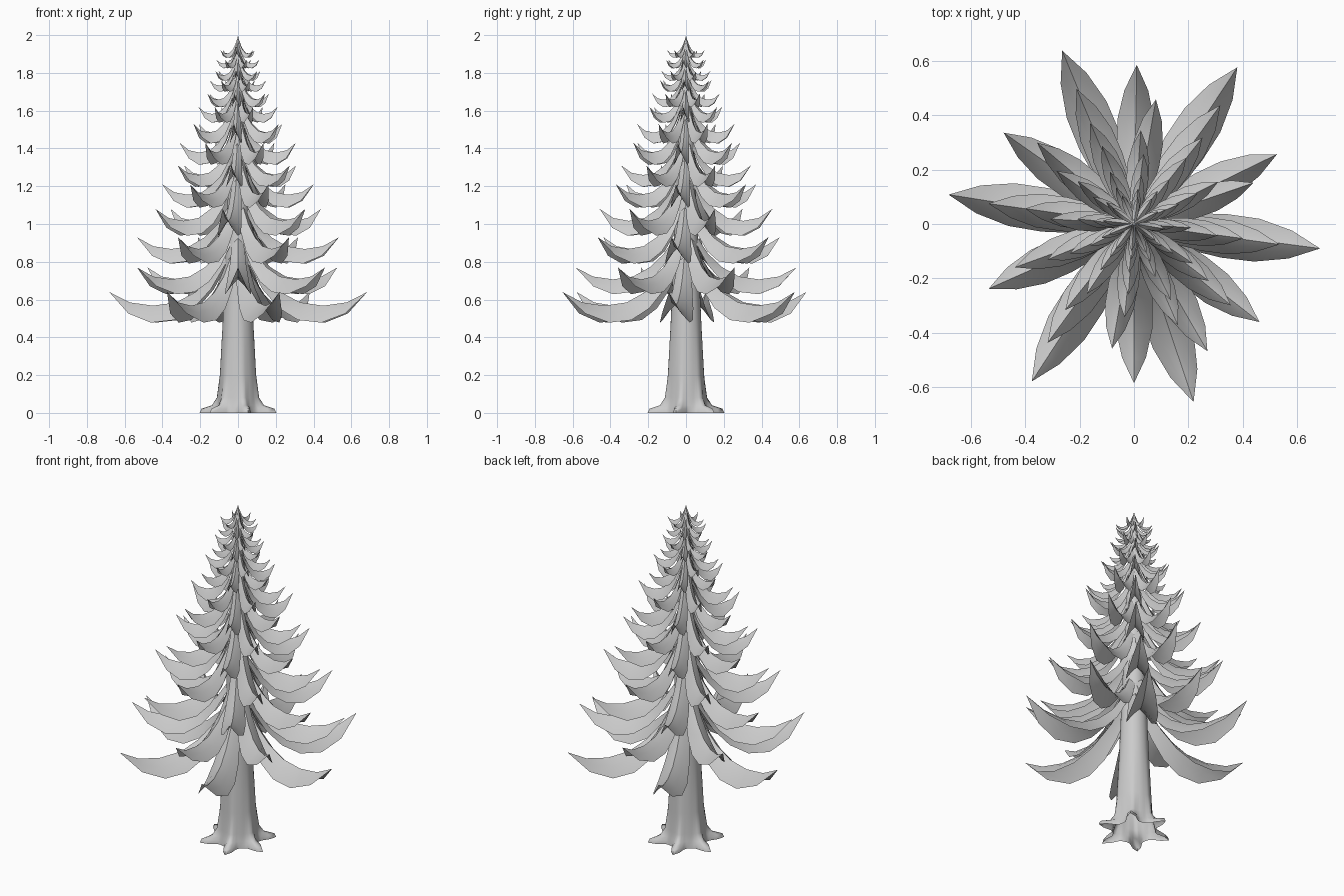
import bpy, bmesh, random
from math import sin, cos, pi, radians

if "Cube" in bpy.data.objects:
    bpy.data.objects.remove(bpy.data.objects["Cube"])

random.seed(4)


def finish(bm, name):
    bmesh.ops.recalc_face_normals(bm, faces=bm.faces[:]) if name == "trunk" else None
    me = bpy.data.meshes.new(name)
    bm.to_mesh(me)
    bm.free()
    ob = bpy.data.objects.new(name, me)
    bpy.context.collection.objects.link(ob)
    bpy.ops.object.select_all(action='DESELECT')
    ob.select_set(True)
    bpy.context.view_layer.objects.active = ob
    bpy.ops.object.shade_smooth_by_angle(angle=radians(50))
    return ob


# Trunk: tapered rings, the lowest ones pulled out into six roots
SIDES = 48
bm = bmesh.new()
# (height, radius, root reach)
rings = [(0.0, 0.115, 0.095), (0.022, 0.112, 0.088), (0.04, 0.108, 0.035),
         (0.08, 0.102, 0.014), (0.2, 0.095, 0.003), (0.5, 0.08, 0),
         (1.0, 0.06, 0), (1.5, 0.038, 0), (1.9, 0.017, 0)]
prev = None
for z, r, reach in rings:
    ring = []
    for i in range(SIDES):
        a = 2 * pi * i / SIDES
        lobe = (0.5 + 0.5 * cos(6 * (a - radians(45)))) ** 3
        d = r + reach * lobe
        ring.append(bm.verts.new((d * cos(a), d * sin(a), z)))
    if prev:
        for i in range(SIDES):
            j = (i + 1) % SIDES
            bm.faces.new((prev[i], prev[j], ring[j], ring[i]))
    prev = ring
tip = bm.verts.new((0, 0, 2.0))
for i in range(SIDES):
    bm.faces.new((prev[i], prev[(i + 1) % SIDES], tip))
finish(bm, "trunk")

# Bough outline as fractions of its length:
# (distance out, ridge height from tip, half width, edge drop)
BOUGH = [(0.04, 0.36, 0.045, 0.06), (0.2, 0.12, 0.075, 0.10),
         (0.33, 0.0, 0.10, 0.125), (0.48, -0.08, 0.117, 0.135),
         (0.66, -0.105, 0.115, 0.13), (0.84, -0.08, 0.075, 0.085)]


def add_bough(bm, angle, length, tip_z, steep):
    """One folded leaf-shaped bough: a ridge with two hanging sides."""
    ca, sa = cos(angle), sin(angle)

    def vert(out, side, h):
        x, y = out * length, side * length
        return bm.verts.new((x * ca - y * sa, x * sa + y * ca,
                             tip_z + h * length * steep))
    prev = None
    for out, h, w, drop in BOUGH:
        row = [vert(out, -w, h - drop), vert(out, -w * 0.5, h - drop * 0.42),
               vert(out, 0, h),
               vert(out, w * 0.5, h - drop * 0.42), vert(out, w, h - drop)]
        if prev:
            for k in range(4):
                bm.faces.new((prev[k], row[k], row[k + 1], prev[k + 1]))
        prev = row
    end = vert(1, 0, 0)
    for k in range(4):
        bm.faces.new((prev[k], end, prev[k + 1]))


# Tiers from bottom to top: (bough length, tip height, vertical stretch)
TIERS = [(0.69, 0.64, 1.0), (0.585, 0.77, 1.03), (0.54, 0.93, 1.1),
         (0.465, 1.08, 1.3), (0.405, 1.21, 1.3), (0.345, 1.31, 1.4),
         (0.31, 1.43, 1.6), (0.26, 1.53, 1.7), (0.21, 1.62, 1.7),
         (0.18, 1.69, 1.7), (0.15, 1.76, 1.7), (0.13, 1.81, 1.7),
         (0.115, 1.87, 1.7), (0.10, 1.92, 1.7)]
# Measured bearings of the large lower tiers
BEARINGS = {0: (-7.5, 56.6, 112.5, 171, 237, 288.5),
            1: (26, 89, 145, 204, 270, 322),
            2: (-8, 54, 113, 172, 234, 300),
            3: (19, 80, 140, 200, 260, 320)}
for t, (length, tip_z, steep) in enumerate(TIERS):
    start = -6 if t % 2 == 0 else 24
    bearings = BEARINGS.get(t) or [start + 60 * k + random.uniform(-3, 3)
                                   for k in range(6)]
    bm = bmesh.new()
    for b in bearings:
        add_bough(bm, radians(b), length, tip_z, steep)
    finish(bm, f"branch_tier_{t + 1}")
